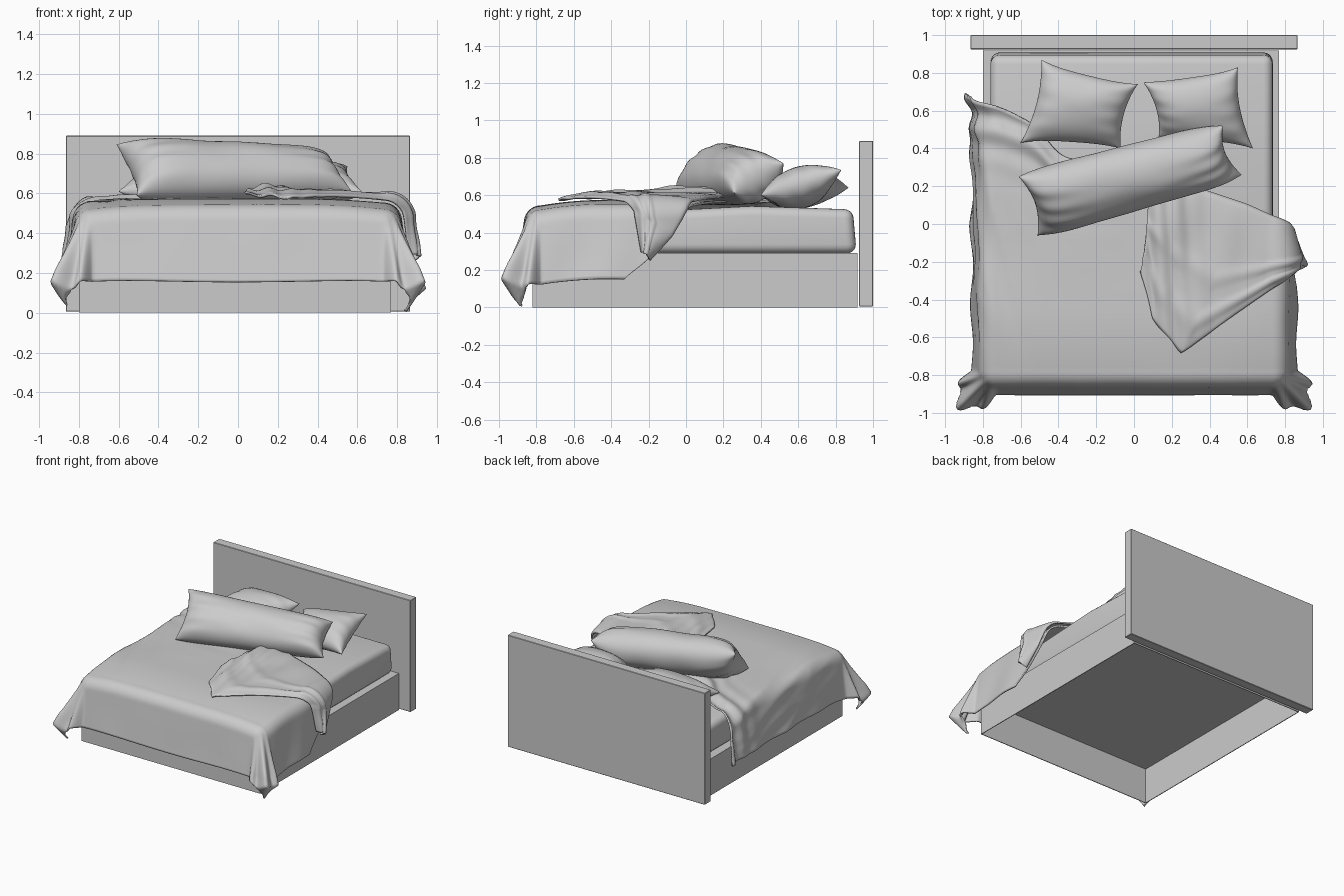
import bpy, bmesh
from math import sin, cos, radians, sqrt, atan2, pi, exp
from mathutils import Vector, noise

if "Cube" in bpy.data.objects:
    bpy.data.objects.remove(bpy.data.objects["Cube"])


def finish(bm, name, smooth=True):
    me = bpy.data.meshes.new(name)
    bm.to_mesh(me)
    bm.free()
    for p in me.polygons:
        p.use_smooth = smooth
    ob = bpy.data.objects.new(name, me)
    bpy.context.collection.objects.link(ob)
    return ob


def box(name, lo, hi, bevel=0.003, segments=1, smooth=False, cut_y=None):
    bm = bmesh.new()
    bmesh.ops.create_cube(bm, size=1)
    for v in bm.verts:
        v.co = Vector([(a + b) / 2 + c * (b - a) for a, b, c in zip(lo, hi, v.co)])
    if bevel:
        bmesh.ops.bevel(bm, geom=bm.edges[:], offset=bevel, segments=segments,
                        profile=0.5, affect='EDGES')
    if cut_y is not None:
        bmesh.ops.bisect_plane(bm, geom=bm.verts[:] + bm.edges[:] + bm.faces[:],
                               plane_co=(0, cut_y, 0), plane_no=(0, 1, 0))
    return finish(bm, name, smooth)


def grid(bm, fn, nu, nv):
    rows = [[bm.verts.new(fn(i / nu, j / nv)) for j in range(nv + 1)] for i in range(nu + 1)]
    for a, b in zip(rows, rows[1:]):
        for j in range(nv):
            bm.faces.new((a[j], b[j], b[j + 1], a[j + 1]))


def sheet(name, fn, nu, nv, thickness):
    bm = bmesh.new()
    grid(bm, fn, nu, nv)
    ob = finish(bm, name)
    mod = ob.modifiers.new("Thickness", 'SOLIDIFY')
    mod.thickness = thickness
    mod.offset = -1
    return ob


def along(pts, t):
    """Point on a polyline, t = 0..1, with evenly shared segments."""
    f = min(t, 0.99999) * (len(pts) - 1)
    i = int(f)
    return Vector(pts[i]).lerp(Vector(pts[i + 1]), f - i)


def height_at(pts, x):
    """Piecewise linear y(x)."""
    for (x0, y0), (x1, y1) in zip(pts, pts[1:]):
        if x <= x1:
            return y0 + (y1 - y0) * (x - x0) / (x1 - x0)
    return pts[-1][1]


def smoothed(pts, x, w=0.05):
    return sum(height_at(pts, x + k * w) for k in (-1, -.5, 0, .5, 1)) / 5


# Frame: four thin boards under a deck, and the headboard
X0, X1, Y0, Y1, T = -0.80, 0.768, -0.82, 0.918, 0.006
box("headboard", (-0.865, 0.925, 0.005), (0.865, 1.0, 0.89))
box("frame_left_board", (X0, Y0, 0), (X0 + T, Y1, 0.29), 0)
box("frame_right_board", (X1 - T, Y0, 0), (X1, Y1, 0.29), 0)
box("frame_foot_board", (X0, Y0, 0), (X1, Y0 + T, 0.29), 0)
box("frame_head_board", (X0, Y1 - T, 0), (X1, Y1, 0.29), 0)
box("frame_deck", (X0 + T, Y0 + T, 0.283), (X1 - T, Y1 - T, 0.29), 0)

# Mattress, sagging slightly toward the foot and the head
mat = box("mattress", (-0.76, -0.80, 0.288), (0.735, 0.908, 0.542), 0.05, 5, True, 0.35)
for v in mat.data.vertices:
    if v.co.z > 0.4:
        sag = (0.35 - v.co.y) / 1.15 * 0.06 if v.co.y < 0.35 else (v.co.y - 0.35) / 0.55 * 0.018
        v.co.z -= sag
        v.co.y -= 0.012 * (v.co.y > 0.5)

# Drape: maps flat cloth coordinates over the mattress edges
RX, RY, R = 0.73, -0.775, 0.09


def drape(p, q, lift=0.0):
    c = Vector((max(-RX, min(RX, p)), max(RY, q)))
    out = Vector((p, q)) - c
    d = out.length
    top = 0.574 - 0.022 * (c.x / RX) ** 4 - 0.03 * max(0, (-0.45 - c.y) / 0.33) ** 2
    if d < 1e-6:
        return Vector((p, q, top + lift))
    n = out / d
    corner = 2 * abs(n.x * n.y)
    # pleats at the foot corners, soft waves along the sides
    phi = atan2(abs(n.y), abs(n.x))
    fall = min(1, d / 0.4)
    lift += 0.035 * fall * fall * corner * cos(phi * 12 + pi)
    if abs(n.x) > 0.7:
        lift += 0.006 * fall * sin(16 * q + 5 * d) * (1 - corner)
    tmax = radians(82 - 21 * corner)
    th = min(d / R, tmax)
    rest = max(0, d - R * tmax)
    h = R * sin(th) + rest * cos(tmax) + lift * sin(th)
    h -= 1.5 * corner * max(0, d - 0.48)          # hanging tips tuck back inward
    z = top - R * (1 - cos(th)) - rest * sin(tmax) + lift * cos(th)
    z -= 0.3 * corner * max(0, d - 0.48)
    return Vector((c.x + n.x * h, c.y + n.y * h, max(0.004, z)))


# Blanket: head-side edge is cut back diagonally where the corner is folded over
EDGE = [(-1.2, 0.70), (-0.95, 0.67), (-0.72, 0.62), (-0.52, 0.52), (-0.4, 0.36), (0.0, 0.28),
        (0.3, 0.2), (0.6, 0.1), (0.81, 0.0), (0.92, -0.06), (1.09, -0.21), (1.2, -0.36)]


def blanket(u, v):
    p = -RX - 0.41 + u * (2 * RX + 0.41 + 0.455)
    edge = smoothed(EDGE, p)
    bottom = RY - 0.445 + 0.025 * min(1, abs(p) / RX) ** 2
    q = bottom + v * (edge - bottom)
    lift = 0.004 * noise.noise(Vector((p * 3, q * 3, 1)))
    # gathered ridges near the head edge and on the left side
    near = exp(-((edge - q) / 0.22) ** 2)
    if p < 0:
        lift += near * min(1, -p * 2.5) * (0.016 + 0.018 * sin(38 * (edge - q) + 5 * p))
        side = max(0, min(1, (-0.45 - p) / 0.3)) * max(0, min(1, (q + 0.8) / 0.4))
        lift += 0.010 * side * (1 - 2 * abs(noise.noise(Vector((p * 7 + q * 2, q * 1.6, 4)))))
    return drape(p, q, lift)


sheet("blanket", blanket, 120, 110, 0.012)

# Folded-back blanket corner: sheet between the crease and the free edge
CREASE = [(0.1, 0.26), (0.3, 0.2), (0.6, 0.1), (0.82, 0.0), (0.95, -0.08), (1.08, -0.2)]
FREE = [(0.04, -0.25), (0.10, -0.50), (0.25, -0.68), (0.52, -0.48), (0.82, -0.27), (1.04, -0.23)]


def flap(u, v):
    p, q = along(CREASE, u).lerp(along(FREE, u), v)
    n = noise.noise(Vector((p * 7, q * 3, 2)))
    lift = 0.012 + 0.024 * sqrt(max(0, sin(pi * v ** 0.7))) * (0.75 + 0.5 * n)
    lift += 0.03 * max(0, min(1, (p - 0.7) / 0.15)) * sin(pi * v)
    band = 0.010 * exp(-((v - 0.8) / 0.07) ** 2) + 0.008 * exp(-((v - 0.5) / 0.06) ** 2)
    bunch = 0.03 * exp(-((p - 0.17) / 0.09) ** 2 - ((q + 0.02) / 0.22) ** 2)
    bunch += 0.008 * exp(-((p - 0.1) / 0.2) ** 2) * sin(60 * p + 4 * q)
    return drape(p, q, lift + band + bunch)


sheet("folded_blanket_corner", flap, 90, 50, 0.012)


# Pillows: four corner points (back left, back right, front right, front left)
def pillow(name, corners, half, pinch_u, pinch_v, power_u, seed):
    a, b, c, d = [Vector(k) for k in corners]
    up = (b - a).cross(a - d).normalized()
    up = up if up.z > 0 else -up
    bm = bmesh.new()
    for sign in (1, -1):
        def fn(i, j):
            s, t = sin((i - .5) * pi), sin((j - .5) * pi)
            x, y = s * (1 - pinch_u * (1 - t * t)), t * (1 - pinch_v * (1 - abs(s) ** power_u))
            base = d.lerp(c, (x + 1) / 2).lerp(a.lerp(b, (x + 1) / 2), (y + 1) / 2)
            full = max(0, (1 - abs(s) ** power_u) * (1 - t * t))
            crease = noise.noise(Vector((s * 2 * (b - a).length, t * 1.2, seed + sign)))
            pull = abs(s) ** 3 * sin(t * 13 + seed) * 0.06
            return base + up * sign * half * full ** 0.5 * (1 + 0.07 * crease + pull)
        grid(bm, fn, 48, 36)
    bmesh.ops.remove_doubles(bm, verts=bm.verts[:], dist=1e-5)
    bmesh.ops.recalc_face_normals(bm, faces=bm.faces[:])
    return finish(bm, name)


pillow("left_pillow", [(-0.49, 0.87, 0.64), (0.02, 0.74, 0.71), (-0.07, 0.40, 0.60),
                       (-0.60, 0.43, 0.61)], 0.108, 0.12, 0.10, 3, 3)
pillow("right_pillow", [(0.05, 0.75, 0.67), (0.55, 0.83, 0.735), (0.63, 0.40, 0.60),
                        (0.13, 0.46, 0.57)], 0.108, 0.12, 0.10, 3, 8)
pillow("long_front_pillow", [(-0.61, 0.25, 0.845), (0.47, 0.52, 0.77), (0.57, 0.26, 0.61),
                             (-0.51, -0.06, 0.59)], 0.15, 0.07, 0.01, 7, 12)
